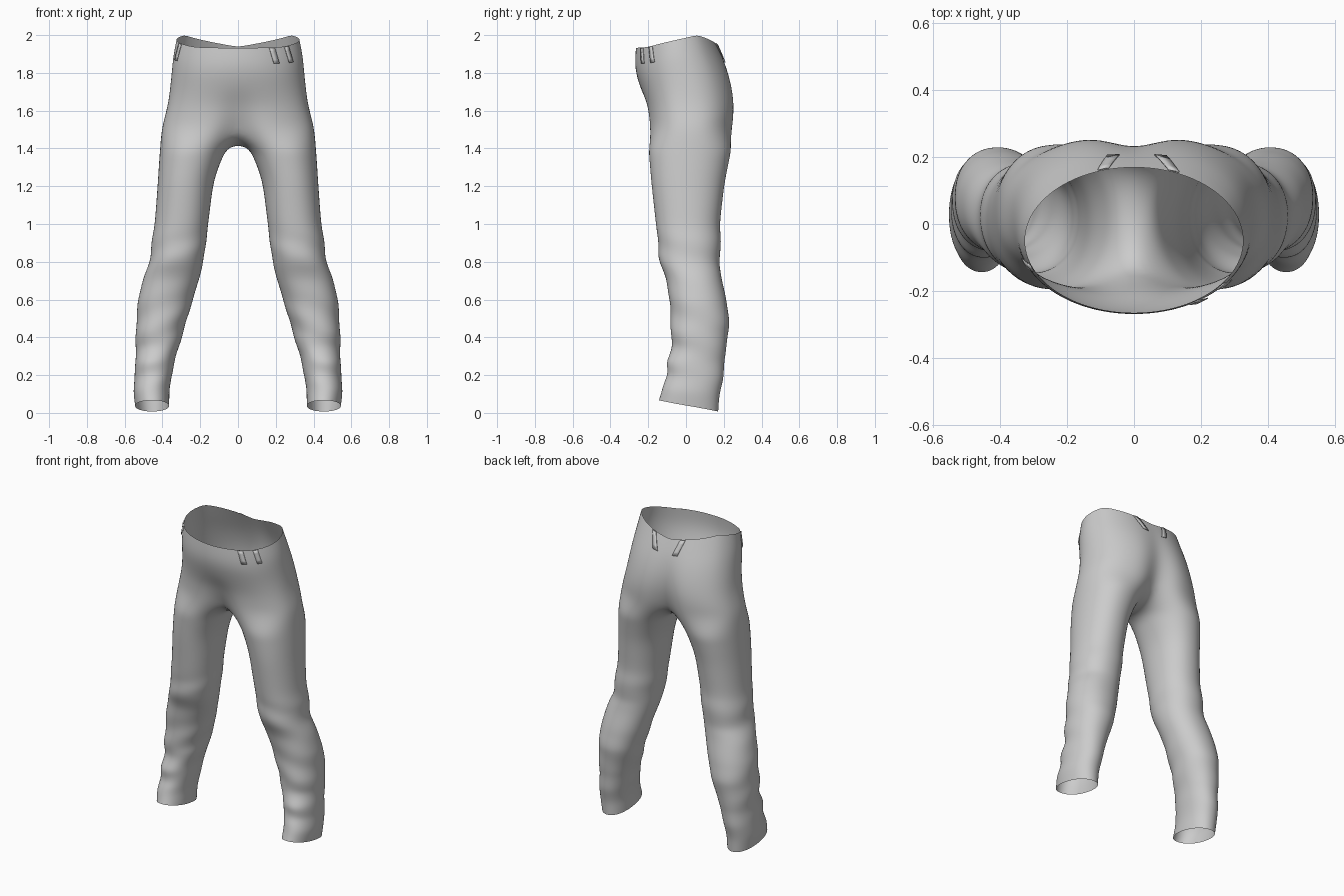
import bpy, bmesh
from math import sin, cos, pi, radians, exp

if "Cube" in bpy.data.objects:
    bpy.data.objects.remove(bpy.data.objects["Cube"])

# Torso rows: z, half width, front y, back y, centre y, squareness, front dent, back dent
TORSO = [(1.95, .327, -.266, .170, -.05, 2.0, 0, 0),
         (1.87, .344, -.272, .208, -.04, 2.0, 0, .008),
         (1.80, .351, -.264, .236, -.02, 2.1, 0, .018),
         (1.72, .359, -.240, .258, 0, 2.2, 0, .030),
         (1.64, .370, -.215, .268, .01, 2.35, .015, .045),
         (1.57, .388, -.206, .266, .02, 2.4, .035, .060),
         (1.50, .406, -.203, .258, .02, 2.4, .070, .080)]
# Leg rows: z, inner x, outer x, front y, back y
LEG = [(1.40, .058, .414, -.200, .243), (1.30, .105, .421, -.192, .222),
       (1.20, .132, .427, -.183, .203), (1.00, .157, .442, -.160, .180),
       (.90, .168, .459, -.150, .188), (.80, .182, .468, -.142, .176),
       (.70, .207, .507, -.103, .192), (.60, .238, .530, -.090, .215),
       (.48, .273, .540, -.078, .232), (.40, .298, .541, -.086, .222),
       (.33, .318, .543, -.070, .212), (.26, .338, .545, -.108, .202),
       (.20, .350, .546, -.100, .203), (.12, .362, .556, -.122, .178),
       (.037, .364, .545, -.146, .172)]
WAIST = [(-90, 1.931), (-45, 1.936), (0, 1.975), (30, 2.0), (60, 1.968), (90, 1.937)]
OUT, INN = 18, 6          # segments around the outer side and the inner thigh


def interp(rows, k):
    rows = sorted(rows)
    k = min(max(k, rows[0][0]), rows[-1][0])
    for a, b in zip(rows, rows[1:]):
        if k <= b[0]:
            f = (k - a[0]) / (b[0] - a[0])
            return [p + (q - p) * f for p, q in zip(a, b)]


def power(v, e):
    return abs(v) ** e * (1 if v > 0 else -1)


def torso_point(deg, z, off=0.0):
    _, X, yf, yb, cy, n, df, db = interp(TORSO, z)
    c, s = max(cos(radians(deg)), 0), sin(radians(deg))
    if abs(deg) > 89.9:
        c = 0
    x = (X + off) * c ** (2 / n)
    r = (yb - cy if s > 0 else cy - yf) + off
    r -= (db if s > 0 else df) * exp(-(x / .075) ** 2)
    w = min(max((z - 1.6) / .35, 0), 1)
    return (x, cy + r * power(s, 2 / n), z + w * (interp(WAIST, deg)[1] - 1.95))


def leg_point(deg, z):
    _, xi, xo, yf, yb = interp(LEG, z)
    t = radians(deg)
    c, s = cos(t), sin(t)
    # cloth folds, strongest around the shin and ankle
    amp = .007 * exp(-((z - .36) / .22) ** 2) + .004 * exp(-((z - .85) / .1) ** 2)
    fold = 1 + amp / .14 * sin(2 * t + 36 * z) * (.6 - .4 * s)
    x = (xi + xo) / 2 + (xo - xi) / 2 * power(c, .93) * fold
    y = (yf + yb) / 2 + (yb - yf) / 2 * power(s, .93) * fold
    return (x, y, z - .035 * s * min(max(1 - z / .25, 0), 1))


def make_object(name, bm):
    bmesh.ops.recalc_face_normals(bm, faces=bm.faces)
    me = bpy.data.meshes.new(name)
    bm.to_mesh(me)
    bm.free()
    for p in me.polygons:
        p.use_smooth = True
    ob = bpy.data.objects.new(name, me)
    bpy.context.collection.objects.link(ob)
    return ob


# Trousers: one half, mirrored
bm = bmesh.new()
rows = [[bm.verts.new(torso_point(-90 + 180 * i / OUT, r[0])) for i in range(OUT + 1)]
        for r in TORSO]
for a, b in zip(rows, rows[1:]):
    for i in range(OUT):
        bm.faces.new((a[i], a[i + 1], b[i + 1], b[i]))

# Crotch seam on the centre plane closes the first leg ring
ring = rows[-1]
front, back = ring[0].co.copy(), ring[-1].co.copy()
for k in range(1, INN):
    p = back.lerp(front, k / INN)
    ring.append(bm.verts.new((0, p.y, p.z - .083 * sin(pi * k / INN) ** .7)))

# Leg rings down to the slanted hem
levels = [1.40, 1.34, 1.27, 1.2, 1.1, 1.0]
levels += [.95 - .04 * k for k in range(22)] + [.07, .037]
N = OUT + INN
for z in levels:
    new = [bm.verts.new(leg_point(-135 + 360 * i / N, z)) for i in range(N)]
    for i in range(N):
        j = (i + 1) % N
        bm.faces.new((ring[i], ring[j], new[j], new[i]))
    ring = new
trousers = make_object("trousers", bm)
m = trousers.modifiers.new("mirror", 'MIRROR')
m.use_clip = True
m.merge_threshold = .001
s = trousers.modifiers.new("smooth", 'SUBSURF')
s.levels = s.render_levels = 2


# Belt loops: thin strips lying on the waist
def belt_loop(name, deg, side, lean):
    bm = bmesh.new()
    prev = None
    for k in range(5):
        z = 1.948 - .022 * k
        pair = []
        for e in (-1, 1):
            x, y, zz = torso_point(deg + lean * k / 4 + 3 * e, z, .005)
            pair.append(bm.verts.new((x * side, y, zz)))
        if prev:
            bm.faces.new((prev[0], prev[1], pair[1], pair[0]))
        prev = pair
    ob = make_object(name, bm)
    sol = ob.modifiers.new("thickness", 'SOLIDIFY')
    sol.thickness = .004


for i, (deg, side, lean) in enumerate([(-57, 1, 3), (-39, 1, 3), (-22, -1, 3),
                                       (74, -1, 6), (69, 1, 8)]):
    belt_loop(f"belt_loop_{i + 1}", deg, side, lean)
